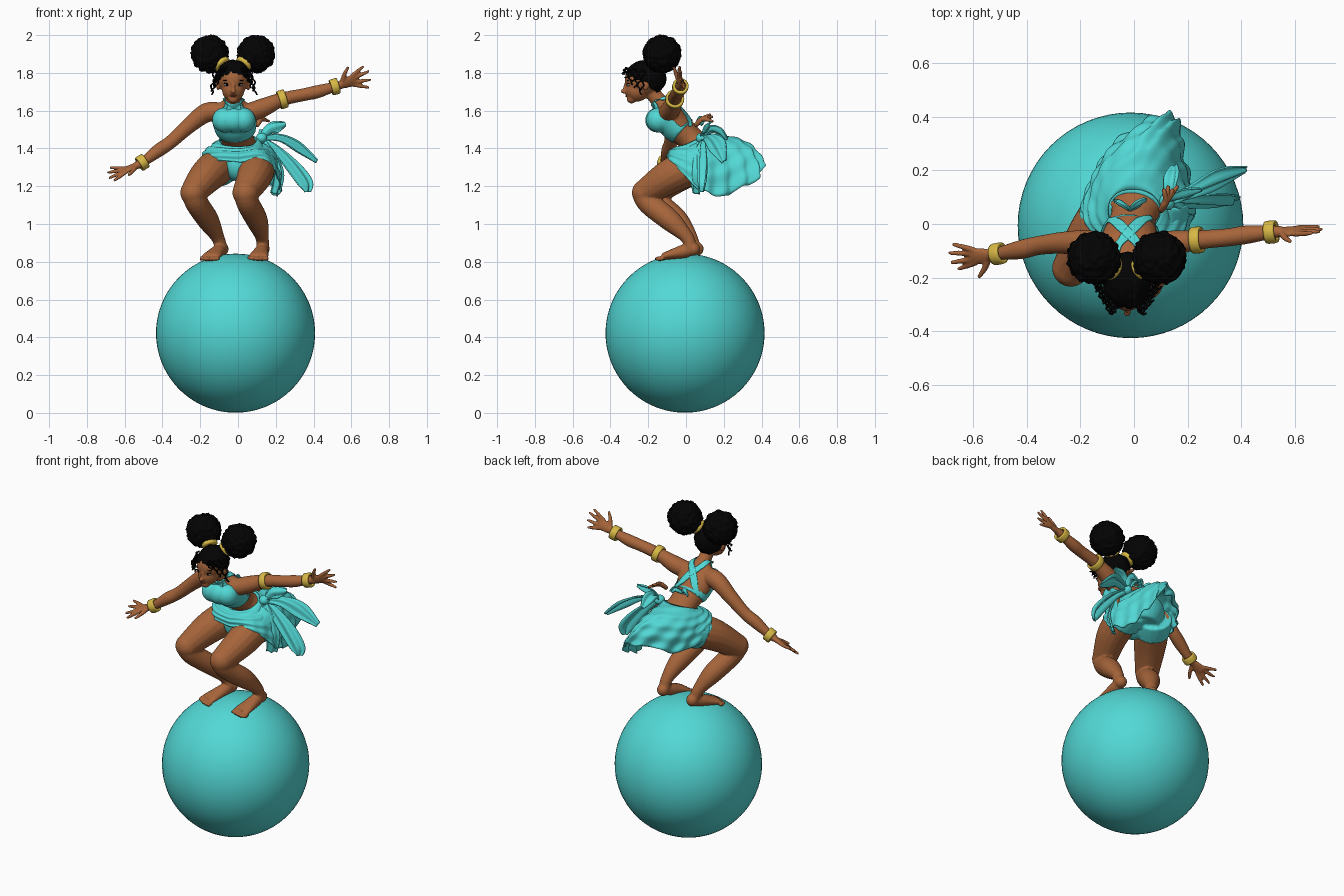
import bpy, bmesh, math
from mathutils import Vector as V, Matrix, noise

if "Cube" in bpy.data.objects:
    bpy.data.objects.remove(bpy.data.objects["Cube"])

def mat(name, c):
    m = bpy.data.materials.new(name)
    m.diffuse_color = (*c, 1)
    m.use_nodes = True
    m.node_tree.nodes["Principled BSDF"].inputs["Base Color"].default_value = m.diffuse_color
    return m

SKIN = mat("brown_skin", (0.385, 0.13, 0.043))
CLOTH = mat("turquoise", (0.085, 0.69, 0.67))
HAIR = mat("black_hair", (0.001, 0.001, 0.001))
GOLD = mat("gold", (0.68, 0.48, 0.06))
WHITE = mat("eye_white", (0.6, 0.58, 0.54))
LIP = mat("dark_lip", (0.25, 0.06, 0.03))

def make(name, bm, m):
    bmesh.ops.recalc_face_normals(bm, faces=bm.faces)
    me = bpy.data.meshes.new(name)
    bm.to_mesh(me)
    bm.free()
    me.materials.append(m)
    for p in me.polygons:
        p.use_smooth = True
    ob = bpy.data.objects.new(name, me)
    bpy.context.collection.objects.link(ob)
    return ob

def bake(ob):
    dg = bpy.context.evaluated_depsgraph_get()
    me = bpy.data.meshes.new_from_object(ob.evaluated_get(dg))
    ob.modifiers.clear()
    ob.data = me
    for p in me.polygons:
        p.use_smooth = True

def fuse(ob, voxel, passes):
    r = ob.modifiers.new("fuse", 'REMESH')
    r.mode, r.voxel_size = 'VOXEL', voxel
    s = ob.modifiers.new("soften", 'SMOOTH')
    s.factor, s.iterations = 0.5, passes
    bake(ob)

def spline(pts, n):
    """Smooth curve through points of any dimension."""
    P = [pts[0]] + list(pts) + [pts[-1]]
    out = []
    for i in range(1, len(P) - 2):
        for k in range(n):
            t = k / n
            out.append([0.5 * (2*b + (c-a)*t + (2*a-5*b+4*c-d)*t*t + (3*b-a-3*c+d)*t**3)
                        for a, b, c, d in zip(P[i-1], P[i], P[i+1], P[i+2])])
    return out + [list(pts[-1])]

def tube(bm, pts, ref=(1, 0, 0), sides=16, n=5):
    """Loft of ellipses (x, y, z, radius along ref, other radius)."""
    pts = [p if len(p) == 5 else (*p, p[3]) for p in pts]
    Q = spline(pts, n) if n > 1 else pts
    rings = []
    for i, q in enumerate(Q):
        t = (V(Q[min(i+1, len(Q)-1)][:3]) - V(Q[max(i-1, 0)][:3])).normalized()
        a = (V(ref) - t * t.dot(V(ref))).normalized()
        b = t.cross(a)
        rings.append([bm.verts.new(V(q[:3]) + a*q[3]*math.cos(w) + b*q[4]*math.sin(w))
                      for w in (math.tau*k/sides for k in range(sides))])
    for r, s in zip(rings, rings[1:]):
        for k in range(sides):
            bm.faces.new((r[k], r[(k+1) % sides], s[(k+1) % sides], s[k]))
    bm.faces.new(rings[0])
    bm.faces.new(rings[-1])

def ball(bm, c, r, seg=20):
    r = r if isinstance(r, tuple) else (r, r, r)
    return bmesh.ops.create_uvsphere(bm, u_segments=seg, v_segments=seg*2//3, radius=1,
                                     matrix=Matrix.Translation(c) @ Matrix.Diagonal((*r, 1)))['verts']

def hand(bm, wrist, direction, side):
    d = V(direction).normalized()
    s = (V(side) - d * d.dot(V(side))).normalized()
    w = V(wrist)
    tube(bm, [(*w, .021, .018), (*(w+d*.03), .029, .015), (*(w+d*.07), .034, .013), (*(w+d*.085), .025, .011)], s)
    for k, (off, spread, ln) in enumerate([(.026, .3, .09), (.009, .1, .105), (-.01, -.16, .1), (-.026, -.5, .085)]):
        a = w + d*.068 + s*off
        e = (d + s*spread + d.cross(s)*.14*(k-1)).normalized()
        tube(bm, [(*a, .011), (*(a+e*ln*.6), .0105), (*(a+e*ln), .007)], s, 10, 3)
    a = w + d*.02 + s*.018
    e = (d*.6 + s).normalized()
    tube(bm, [(*a, .014), (*(a+e*.04), .012), (*(a+e*.08+d*.012), .008)], d.cross(s), 10, 3)

# big ball underfoot
bm = bmesh.new()
ball(bm, (-.013, -.005, .422), .421, 64)
make("balance_ball", bm, CLOTH)

# body: torso, neck, head, limbs fused into one skin
body = bmesh.new()
tube(body, [(.02, .1, 1.28, .09, .08), (.02, .1, 1.35, .125, .1), (0, .035, 1.44, .085, .07),
            (-.015, -.05, 1.52, .105, .08), (-.02, -.095, 1.585, .12, .07),
            (-.025, -.115, 1.625, .085, .05), (-.025, -.145, 1.655, .042, .042), (-.025, -.2, 1.72, .038, .04)], sides=24)
for c, r in [((-.025, -.225, 1.765), (.08, .1, .09)), ((-.025, -.258, 1.71), (.06, .062, .062)),
             ((-.025, -.288, 1.662), (.028, .026, .024)), ((-.025, -.328, 1.703), (.014, .019, .013)),
             ((-.025, -.32, 1.722), (.008, .012, .028)), ((-.025, -.307, 1.681), (.022, .012, .01))]:
    ball(body, c, r)
for s in (-1, 1):
    ball(body, (-.025 + s*.08, -.215, 1.735), (.012, .02, .028))
    ball(body, (-.022 + s*.05, -.14, 1.55), .055)
tube(body, [(.05, -.1, 1.585, .05), (.13, -.075, 1.615, .05), (.235, -.06, 1.66, .037), (.35, -.05, 1.685, .034),
            (.42, -.04, 1.70, .035), (.515, -.03, 1.728, .025), (.55, -.028, 1.738, .021)], (0, 1, 0))
hand(body, (.54, -.03, 1.735), (.15, .01, .055), (-.2, -.45, .85))
tube(body, [(-.08, -.1, 1.59, .05), (-.165, -.075, 1.59, .052), (-.26, -.07, 1.52, .042), (-.355, -.08, 1.435, .036),
            (-.42, -.095, 1.39, .036), (-.5, -.11, 1.33, .025), (-.54, -.118, 1.308, .021)], (0, 1, 0))
hand(body, (-.53, -.116, 1.312), (-.15, -.01, -.06), (.1, -.9, -.35))

LEGS = [[(-.06, .1, 1.335, .1), (-.155, -.04, 1.265, .094), (-.236, -.163, 1.168, .07)],
        [(.105, .1, 1.335, .1), (.09, -.07, 1.26, .094), (.04, -.215, 1.168, .07)]]
SHINS = [[(-.238, -.172, 1.165, .062), (-.218, -.145, 1.11, .061), (-.158, -.045, 1.02, .058), (-.108, .025, .93, .036), (-.088, .042, .87, .034)],
         [(.038, -.225, 1.165, .062), (.053, -.195, 1.11, .061), (.1, -.085, 1.02, .058), (.127, .005, .93, .036), (.132, .025, .87, .034)]]
FEET = [((-.085, .058, .868), (-.14, -.082, .831)), ((.132, .04, .868), (.11, -.105, .832))]
for leg, shin, (heel, toe) in zip(LEGS, SHINS, FEET):
    tube(body, leg)
    tube(body, shin)
    ball(body, V(leg[2][:3]) + V((0, -.002, -.002)), .07)
    h, t = V(heel), V(toe)
    d = (t - h).normalized()
    s = d.cross(V((0, 0, 1))).normalized()
    ball(body, h, .036)
    tube(body, [(*(h-d*.02), .025, .025), (*h.lerp(t, .3), .037, .036), (*h.lerp(t, .7), .046, .029), (*t, .053, .021), (*(t+d*.02), .048, .015)], s)
    for k in range(5):
        ball(body, t + d*(.035-.004*abs(k-1.5)) + s*(k-2)*.023 - V((0, 0, .008)), (.012, .028, .013), 12)
body_ob = make("body", body, SKIN)
fuse(body_ob, .0055, 7)

# eyes, brows and lips
for s, side in ((-1, "right"), (1, "left")):
    for name, c, r, m in [("eye", (.034, -.304, 1.736), (.016, .009, .006), WHITE),
                          ("iris", (.033, -.31, 1.736), (.006, .005, .006), HAIR),
                          ("lash", (.034, -.306, 1.743), (.019, .009, .0035), HAIR),
                          ("brow", (.035, -.306, 1.76), (.021, .008, .003), HAIR)]:
        bm = bmesh.new()
        ball(bm, (-.025 + s*c[0], c[1], c[2]), r, 12)
        make(f"{side}_{name}", bm, m)
bm = bmesh.new()
ball(bm, (-.025, -.313, 1.683), (.018, .009, .004), 12)
ball(bm, (-.025, -.312, 1.676), (.015, .009, .004), 12)
make("lips", bm, LIP)

# hair cap, cut along a sloped hairline
def frizz(verts, c, amount, freq):
    for v in verts:
        n = noise.noise(v.co * freq) + .5 * noise.noise(v.co * freq * 2.3)
        v.co += (v.co - V(c)).normalized() * amount * n
bm = bmesh.new()
c = (-.025, -.213, 1.772)
frizz(ball(bm, c, (.089, .108, .096), 48), c, .006, 45)
bmesh.ops.delete(bm, geom=[v for v in bm.verts if v.co.z < 1.80 - .61*(v.co.y + .33)], context='VERTS')
cap = make("hair_cap", bm, HAIR)
cap.modifiers.new("thick", 'SOLIDIFY').thickness = .012
bake(cap)

# hair puffs with gold ties
for s, side in ((-1, "right"), (1, "left")):
    bm = bmesh.new()
    c = V((-.027 + s*.122, -.127, 1.9))
    bmesh.ops.create_icosphere(bm, subdivisions=5, radius=.098, matrix=Matrix.Translation(c))
    frizz(bm.verts, c, .011, 48)
    make(f"{side}_hair_puff", bm, HAIR)
    a, b = V((-.027 + s*.05, -.168, 1.838)), V((-.027 + s*.066, -.158, 1.856))
    bm = bmesh.new()
    tube(bm, [(*a, .041), (*a.lerp(b, .2), .047), (*a.lerp(b, .8), .047), (*b, .041)], (0, 1, 0), 24, 1)
    make(f"{side}_hair_tie", bm, GOLD)

# loose curls round the face
bm = bmesh.new()
for k in range(14):
    s = -1 if k % 2 else 1
    j = k // 2
    x, y = -.025 + s*(.097 - .009*j), -.225 - .0155*j
    z, ln = 1.815 + .002*j, .13 - .016*j
    tube(bm, [(x + s*.02*i/8 + .009*math.cos(i*1.6+k), y - .012*i/8 + .009*math.sin(i*1.6+k), z - ln*i/8, .0045)
              for i in range(9)], sides=6, n=3)
make("face_curls", bm, HAIR)

# gold bangles
for name, p, d, r, w in [("upper_arm_bangle", (.235, -.06, 1.66), (1, .1, .3), .05, .02),
                         ("left_wrist_bangle", (.512, -.03, 1.727), (1, .1, .28), .043, .021),
                         ("right_wrist_bangle", (-.507, -.111, 1.326), (-1, -.2, -.62), .041, .021)]:
    p, d = V(p), V(d).normalized()
    bm = bmesh.new()
    tube(bm, [(*(p+d*w*k), r*f) for k, f in ((-1, .95), (-.6, 1), (.6, 1), (1, .95))], (0, 1, 0), 28, 1)
    bmesh.ops.delete(bm, geom=[f for f in bm.faces if len(f.verts) > 4], context='FACES_ONLY')
    ob = make(name, bm, GOLD)
    ob.modifiers.new("wall", 'SOLIDIFY').thickness = .014
    bake(ob)

# wrapped top, cut low and open at the back
bm = bmesh.new()
tube(bm, [(-.01, -.015, 1.487, .104, .08), (-.015, -.05, 1.52, .114, .088), (-.02, -.088, 1.57, .123, .083)], sides=28)
for s in (-1, 0, 1):
    ball(bm, (-.022 + s*.05, -.145 - .006*(s == 0), 1.55), .066)
top = make("wrap_top", bm, CLOTH)
fuse(top, .007, 6)
bm = bmesh.new()
bm.from_mesh(top.data)
bmesh.ops.delete(bm, geom=[v for v in bm.verts if v.co.z + .9*v.co.y > 1.495 and .82*v.co.z - .57*v.co.y > 1.262], context='VERTS')
bm.to_mesh(top.data)
bm.free()

def ribbon(name, pts, side, fold=0.0, wrap=None):
    """Cloth strip (x, y, z, half width) with lengthwise folds."""
    bm = bmesh.new()
    Q, s, rows = spline(pts, 8), V(side).normalized(), []
    for i, q in enumerate(Q):
        t = (V(Q[min(i+1, len(Q)-1)][:3]) - V(Q[max(i-1, 0)][:3])).normalized()
        a = (s - t*t.dot(s)).normalized()
        rows.append([bm.verts.new(V(q[:3]) + a*q[3]*k/5 + t.cross(a)*fold*q[3]*math.sin(k*.9 + i*.08))
                     for k in range(-5, 6)])
    for r, u in zip(rows, rows[1:]):
        for k in range(10):
            bm.faces.new((r[k], r[k+1], u[k+1], u[k]))
    ob = make(name, bm, CLOTH)
    if wrap:
        w = ob.modifiers.new("fit", 'SHRINKWRAP')
        w.target, w.wrap_mode, w.offset = wrap, 'ABOVE_SURFACE', .008
    ob.modifiers.new("thick", 'SOLIDIFY').thickness = .006
    bake(ob)

# halter straps crossing at chest and back
for m, side in ((1, "right"), (-1, "left")):
    pts = [(-.07, -.195, 1.575, .05), (-.035, -.175, 1.61, .042), (.015, -.165, 1.648, .028), (.027, -.115, 1.672, .022),
           (.016, -.07, 1.66, .02), (-.025, -.025, 1.63, .021), (-.07, .012, 1.57, .021), (-.1, .015, 1.51, .021)]
    ribbon(f"{side}_halter_strap", [(-.022 + m*(x + .022), y, z, w) for x, y, z, w in pts], (1, -.1*m, .3*m), 0, body_ob)
    # tied ends of the top at the lower back
    ribbon(f"{side}_back_tie", [(-.015, .05, 1.525, .01), (-.015 + m*.035, .075, 1.55, .022), (-.015 + m*.06, .085, 1.53, .008)], (0, .3, 1), .3)

# shorts under the skirt
bm = bmesh.new()
tube(bm, [(.02, .1, 1.27, .09, .085), (.02, .1, 1.35, .137, .112), (.005, .055, 1.42, .1, .085)], sides=24)
for leg in LEGS:
    a, b = V(leg[0][:3]), V(leg[1][:3])
    tube(bm, [(*a, .109), (*a.lerp(b, .3), .108), (*a.lerp(b, .6), .104)])
ball(bm, (.0, -.01, 1.315), (.075, .08, .09))
fuse(make("shorts", bm, CLOTH), .008, 4)

# flared skirt, swirling folds, blown back and to one side
HEM = [(.01, -.1, 1.325), (-.12, -.075, 1.335), (-.2, .04, 1.315), (-.15, .18, 1.25), (-.06, .31, 1.265), (.1, .41, 1.31),
       (.17, .385, 1.25), (.19, .24, 1.16), (.225, .1, 1.165), (.21, -.01, 1.26), (.15, -.085, 1.33), (.01, -.1, 1.325)]
bm = bmesh.new()
hem, rows = spline(HEM, 16), []
N = len(hem) - 1
for i in range(N):
    h = V(hem[i])
    w = -math.pi/2 - math.tau*i/N
    out = V((math.cos(w), math.sin(w), 0))
    back = .5 + .5*out.y
    waist = V((.0 + .1*out.x, .045 + .088*out.y, 1.444 + .035*out.y))
    col = []
    for j in range(25):
        v = j / 24
        p = waist.lerp(h, v) + (out*(.022 + .026*back) + V((0, 0, .012 + .03*back)))*math.sin(math.pi*v)
        p += (out + V((0, 0, .6)))*(.012*back*v*v*math.sin(w*17 + 5*v) + .0035*math.sin(26*v + 3*w))
        p += V((0, 0, .012*back))*v**4*math.sin(w*9)
        col.append(bm.verts.new(p))
    rows.append(col)
for i in range(N):
    for j in range(24):
        bm.faces.new((rows[i][j], rows[(i+1) % N][j], rows[(i+1) % N][j+1], rows[i][j+1]))
skirt = make("skirt", bm, CLOTH)
skirt.modifiers.new("thick", 'SOLIDIFY').thickness = .006
bake(skirt)

# side bow: knot, loops and trailing tails
bm = bmesh.new()
ball(bm, (.125, .085, 1.455), (.03, .033, .028))
make("bow_knot", bm, CLOTH)
K = (.125, .085, 1.455, .015)
for name, pts, side in [
        ("bow_loop_upper", [K, (.16, .1, 1.495, .03), (.2, .115, 1.515, .036), (.25, .13, 1.53, .014)], (.3, .5, 1)),
        ("bow_loop_back", [K, (.13, .13, 1.5, .028), (.14, .18, 1.49, .034), (.15, .22, 1.45, .014)], (1, 0, .6)),
        ("bow_tail_far", [K, (.22, .12, 1.46, .03), (.32, .165, 1.415, .046), (.42, .2, 1.335, .014)], (-.2, .8, 1)),
        ("bow_tail_mid", [K, (.2, .08, 1.4, .028), (.29, .08, 1.31, .042), (.36, .08, 1.22, .04), (.37, .08, 1.17, .015)], (1, .7, .6)),
        ("bow_tail_low", [K, (.18, .05, 1.38, .025), (.22, .04, 1.27, .035), (.2, .05, 1.16, .028)], (1, .8, 0))]:
    ribbon(name, pts, side, .28)

# small tassel above the bow
bm = bmesh.new()
for k in range(4):
    tube(bm, [(.1, .05, 1.52, .011), (.12, .085, 1.555, .013), (.11+.018*k, .13+.012*(k % 2), 1.58-.012*k, .006)], sides=8, n=3)
make("bow_tassel", bm, SKIN)
